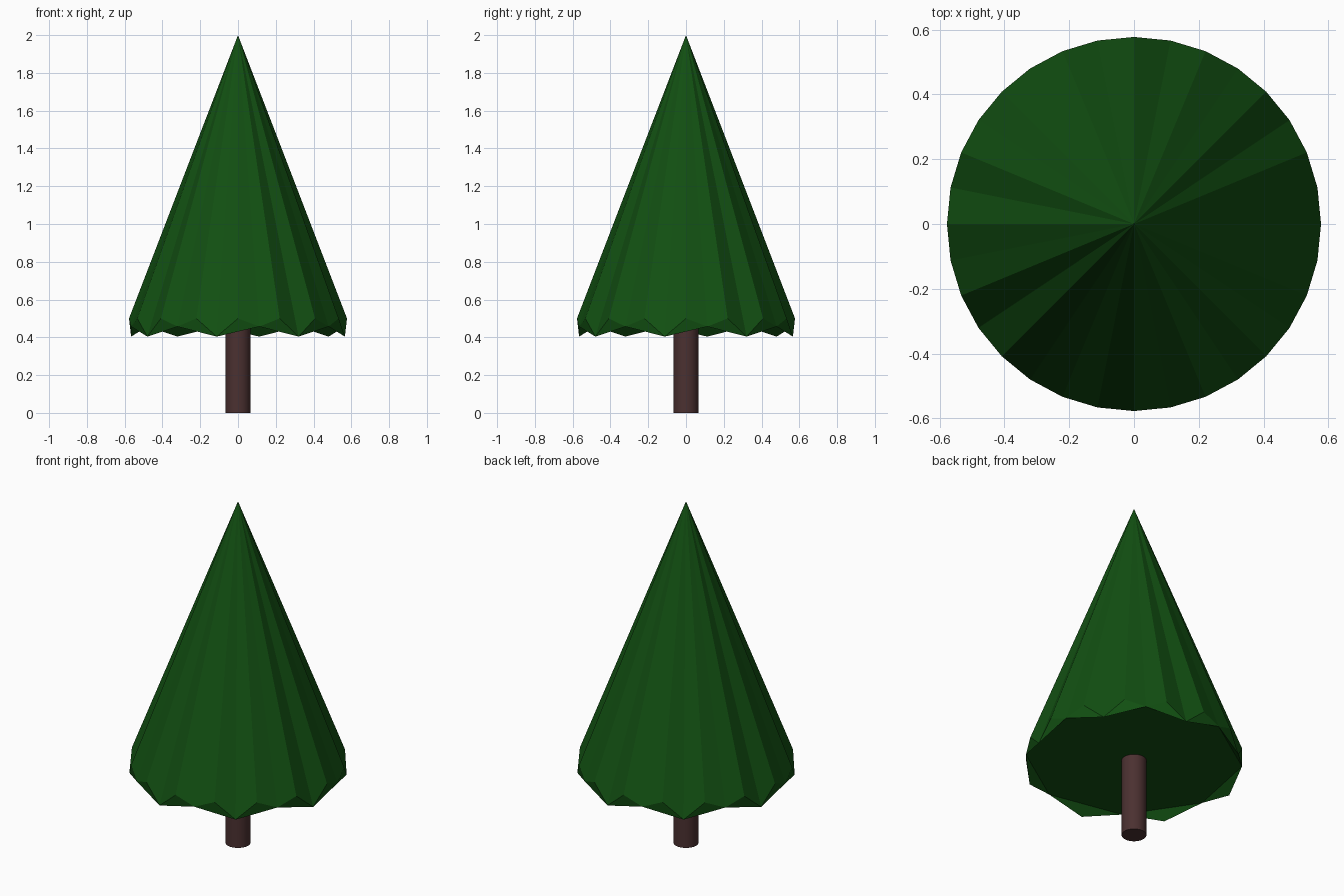
import bpy, bmesh
from math import cos, sin, pi, radians

if "Cube" in bpy.data.objects:
    bpy.data.objects.remove(bpy.data.objects["Cube"])


def material(name, rgb):
    m = bpy.data.materials.new(name)
    m.diffuse_color = (*rgb, 1)
    m.use_nodes = True
    m.node_tree.nodes["Principled BSDF"].inputs["Base Color"].default_value = m.diffuse_color
    return m


# Trunk: smooth round post running up into the foliage
bpy.ops.mesh.primitive_cylinder_add(vertices=32, radius=0.066, depth=0.5, location=(0, 0, 0.25))
trunk = bpy.context.object
trunk.name = "trunk"
trunk.data.materials.append(material("bark", (0.07, 0.03, 0.03)))
bpy.ops.object.shade_smooth_by_angle(angle=radians(30))

# Foliage: 32-sided flat-shaded cone whose hem repeats high, short tip, high, long tip
SIDES, RADIUS = 32, 0.577
HEM = (0.5, 0.457, 0.5, 0.404)
bm = bmesh.new()
apex = bm.verts.new((0, 0, 2))
rim = []
for i in range(SIDES):
    a = 2 * pi * i / SIDES
    rim.append(bm.verts.new((RADIUS * cos(a), RADIUS * sin(a), HEM[i % 4])))


def at(i):
    return rim[i % SIDES]


for i in range(SIDES):
    bm.faces.new((at(i), at(i + 1), apex))

# Underside: small triangles behind the hem, then a flat middle
for i in range(0, SIDES, 2):
    bm.faces.new((at(i + 1), at(i), at(i - 1)))
for i in range(3, SIDES, 4):
    bm.faces.new((at(i + 2), at(i), at(i - 2)))
bm.faces.new([at(i) for i in range(SIDES - 3, 0, -4)])

mesh = bpy.data.meshes.new("foliage")
bm.to_mesh(mesh)
bm.free()
foliage = bpy.data.objects.new("foliage", mesh)
mesh.materials.append(material("needles", (0.006, 0.08, 0.006)))
bpy.context.collection.objects.link(foliage)
